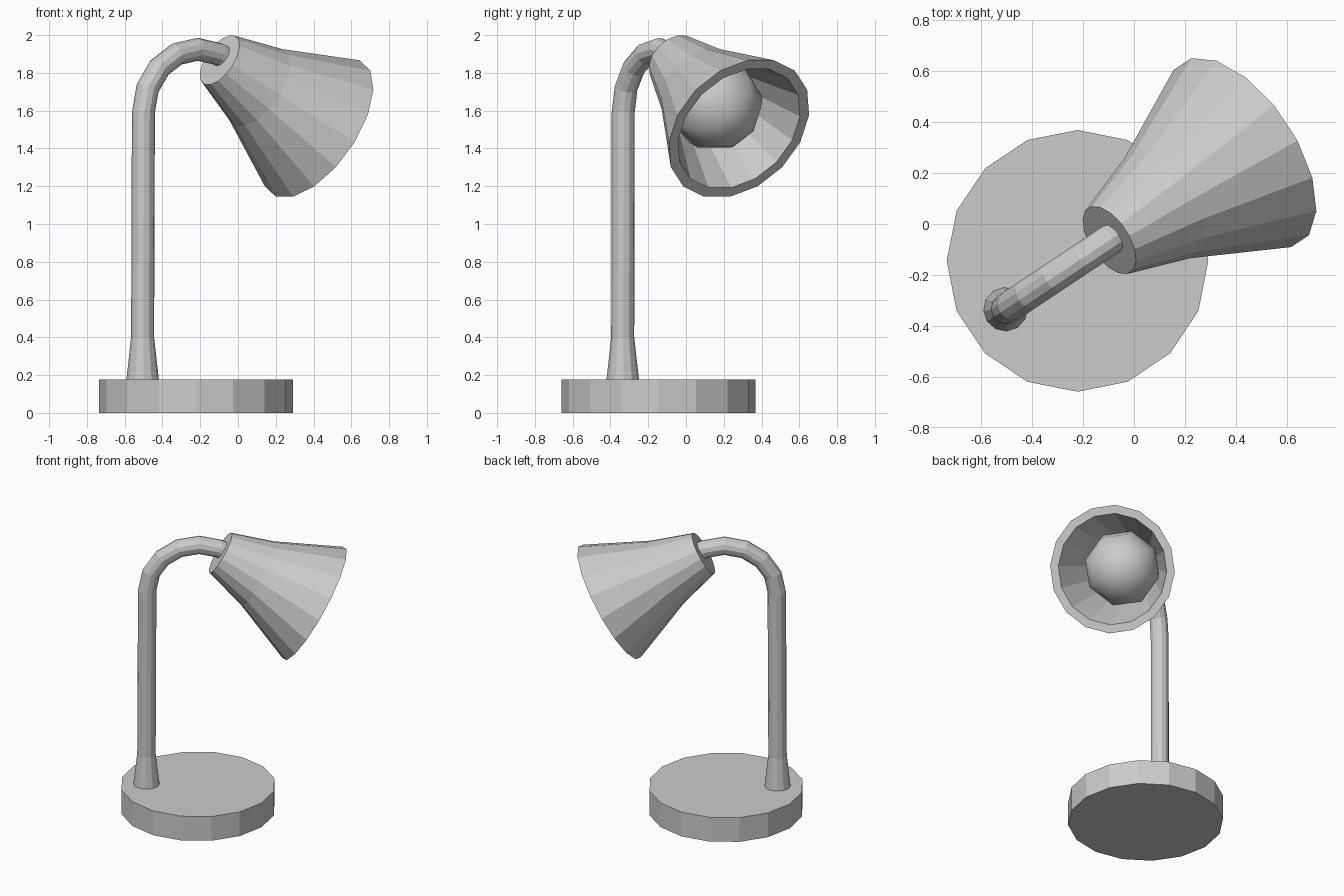
import bpy, bmesh, math
from mathutils import Vector, Matrix

if "Cube" in bpy.data.objects:
    bpy.data.objects.remove(bpy.data.objects["Cube"])

UP = Vector((0, 0, 1))
HEAD = math.radians(33.6)                                   # heading of the arm seen from above
D = Vector((math.cos(HEAD), math.sin(HEAD), 0))
P = Vector((-math.sin(HEAD), math.cos(HEAD), 0))
STEM = Vector((-0.505, -0.335, 0))


def at(u, z):
    """Point in the vertical plane of the arm."""
    return STEM + D * u + UP * z


def loft(name, rings, sides, offset=0.0):
    """Skin rings of (centre, x axis, y axis, radius) and cap both ends."""
    bm = bmesh.new()
    loops = []
    for c, ax, ay, r in rings:
        angles = [2 * math.pi * (i + offset) / sides for i in range(sides)]
        loops.append([bm.verts.new(c + ax * r * math.cos(a) + ay * r * math.sin(a)) for a in angles])
    for a, b in zip(loops, loops[1:]):
        for i in range(sides):
            j = (i + 1) % sides
            bm.faces.new((a[i], a[j], b[j], b[i]))
    bm.faces.new(loops[0][::-1])
    bm.faces.new(loops[-1])
    return finish(name, bm)


def finish(name, bm):
    bmesh.ops.recalc_face_normals(bm, faces=bm.faces)
    me = bpy.data.meshes.new(name)
    bm.to_mesh(me)
    bm.free()
    ob = bpy.data.objects.new(name, me)
    bpy.context.collection.objects.link(ob)
    return ob


# Round base plate
X, Y = Vector((1, 0, 0)), Vector((0, 1, 0))
base_c = Vector((-0.222, -0.145, 0))
loft("base", [(base_c + UP * z, X, Y, 0.514) for z in (0, 0.177)], 16)

# Stem with flared foot and curved neck
path = [(0, 0.16, 180, 0.088), (0, 0.40, 180, 0.061)]
for ang in (180, 157.5, 135, 112.5, 90, 67.5):
    a = math.radians(ang)
    path.append((0.35 + 0.345 * math.cos(a), 1.59 + 0.335 * math.sin(a), ang, 0.061))
path.append((0.55, 1.865, 62, 0.061))
rings = []
for u, z, ang, r in path:
    a = math.radians(ang)
    rings.append((at(u, z), D * math.cos(a) + UP * math.sin(a), P, r))
loft("arm", rings, 12)

# Hollow shade, tilted 30 degrees down
TILT = math.radians(30.2)
AXIS = D * math.cos(TILT) - UP * math.sin(TILT)
A = D * math.sin(TILT) + UP * math.cos(TILT)
TOP = at(0.49, 1.868)
profile = [(0, 0.152), (0.29, 0.24), (0.72, 0.426),
           (0.72, 0.37), (0.29, 0.192), (0.05, 0.11)]
loft("shade", [(TOP + AXIS * t, A, P, r) for t, r in profile], 16, 0.5)

# Bulb
bm = bmesh.new()
bmesh.ops.create_uvsphere(bm, u_segments=8, v_segments=8, radius=0.255)
rot = Matrix((A, P, AXIS)).transposed().to_4x4()
spin = Matrix.Rotation(math.pi / 8, 4, 'Z')
bm.transform(Matrix.Translation(TOP + AXIS * 0.45) @ rot @ spin)
bulb = finish("bulb", bm)
for f in bulb.data.polygons:
    f.use_smooth = True
